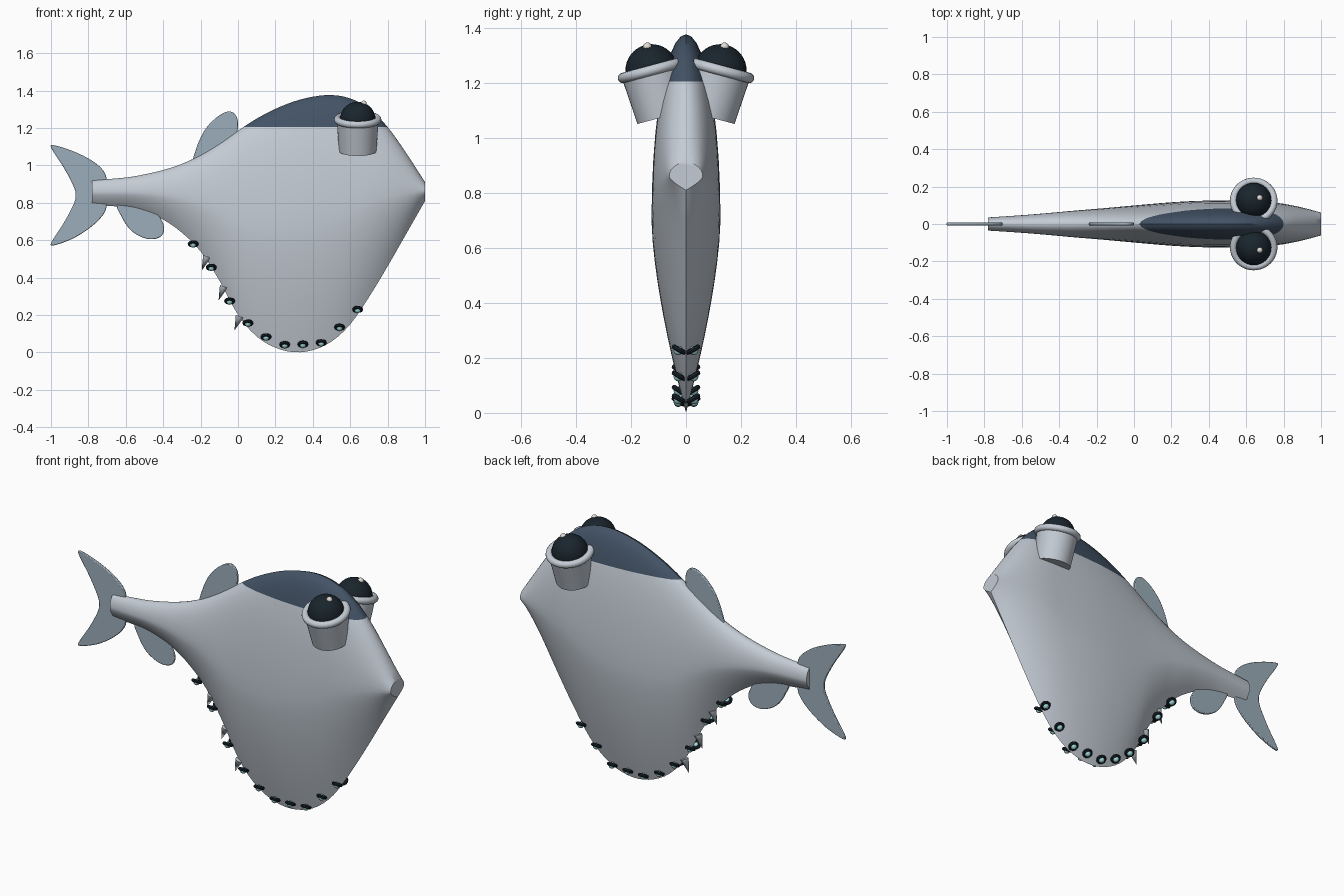
import bpy, bmesh, math
from mathutils import Vector

if "Cube" in bpy.data.objects:
    bpy.data.objects.remove(bpy.data.objects["Cube"])


def material(name, rgb):
    m = bpy.data.materials.new(name)
    m.diffuse_color = (*rgb, 1)
    m.use_nodes = True
    m.node_tree.nodes["Principled BSDF"].inputs["Base Color"].default_value = m.diffuse_color
    return m


SILVER = material("silver", (0.55, 0.60, 0.66))
DARK = material("dark_back", (0.055, 0.085, 0.13))
FIN = material("fin", (0.33, 0.42, 0.49))
LENS = material("lens", (0.010, 0.018, 0.026))
GLINT = material("glint", (0.75, 0.72, 0.68))
GLOW = material("glow", (0.35, 0.68, 0.70))


def finish(ob, name, mat, angle=35):
    ob.name = name
    if mat:
        ob.data.materials.append(mat)
    bpy.ops.object.select_all(action='DESELECT')
    ob.select_set(True)
    bpy.context.view_layer.objects.active = ob
    bpy.ops.object.shade_smooth_by_angle(angle=math.radians(angle))
    return ob


def from_bmesh(bm, name, mat, angle=35):
    bmesh.ops.recalc_face_normals(bm, faces=bm.faces)
    me = bpy.data.meshes.new(name)
    bm.to_mesh(me)
    bm.free()
    ob = bpy.data.objects.new(name, me)
    bpy.context.collection.objects.link(ob)
    return finish(ob, name, mat, angle)


def spline(pts, closed=False, steps=4):
    """Catmull-Rom curve through the points"""
    n = len(pts)
    v = [Vector(p) for p in pts]
    get = (lambda i: v[i % n]) if closed else (lambda i: v[max(0, min(n - 1, i))])
    out = []
    for i in range(n if closed else n - 1):
        a, b, c, d = (get(i + k) for k in (-1, 0, 1, 2))
        for s in range(steps):
            t = s / steps
            out.append(0.5 * (2 * b + (c - a) * t + (2 * a - 5 * b + 4 * c - d) * t * t
                              + (3 * b - a - 3 * c + d) * t ** 3))
    if not closed:
        out.append(v[-1])
    return out


# Body: stations of x, top, bottom, half width
STATIONS = [
    (-0.78, 0.92, 0.79, 0.035), (-0.60, 0.935, 0.775, 0.047), (-0.50, 0.952, 0.752, 0.055),
    (-0.40, 0.975, 0.71, 0.064), (-0.30, 1.008, 0.64, 0.073), (-0.20, 1.055, 0.54, 0.081),
    (-0.10, 1.115, 0.385, 0.090), (0.0, 1.185, 0.20, 0.099), (0.10, 1.25, 0.085, 0.108),
    (0.20, 1.302, 0.025, 0.116), (0.30, 1.342, 0.001, 0.122), (0.40, 1.367, 0.012, 0.125),
    (0.50, 1.376, 0.058, 0.125), (0.60, 1.358, 0.15, 0.123), (0.70, 1.305, 0.295, 0.119),
    (0.80, 1.205, 0.46, 0.108), (0.90, 1.065, 0.635, 0.088), (1.0, 0.91, 0.81, 0.061)]


def section(top, bottom, w):
    mid, half = (top + bottom) / 2, (top - bottom) / 2
    side = [(w * math.cos(a), mid + half * math.sin(a))
            for a in (math.pi / 2 * k / 10 for k in range(10))]
    keel = [(w * (1 - t ** 1.5), mid - half * t) for t in (k / 10 for k in range(1, 10))]
    right = keel[::-1] + side
    return [(0, bottom)] + right + [(0, top)] + [(-y, z) for y, z in right[::-1]]


bm = bmesh.new()
rings = [[bm.verts.new((s[0], y, z)) for y, z in section(s[1], s[2], s[3])]
         for s in spline(STATIONS, steps=3)]
for r0, r1 in zip(rings, rings[1:]):
    n = len(r0)
    for i in range(n):
        bm.faces.new((r0[i], r0[(i + 1) % n], r1[(i + 1) % n], r1[i]))
bm.faces.new(rings[0])
bm.faces.new(rings[-1])
# dark back starts at a clean horizontal line
bmesh.ops.bisect_plane(bm, geom=bm.verts[:] + bm.edges[:] + bm.faces[:], dist=1e-5,
                       plane_co=(0, 0, 1.205), plane_no=(0, 0, 1))
for f in bm.faces:
    f.material_index = int(f.calc_center_median().z > 1.205)
body = from_bmesh(bm, "body", SILVER)
body.data.materials.append(DARK)


# Fins: thin extruded outlines
def fin(name, pts, thick=0.014):
    bm = bmesh.new()
    f = bm.faces.new([bm.verts.new((p.x, -thick / 2, p.y)) for p in spline(pts, True)])
    ext = bmesh.ops.extrude_face_region(bm, geom=[f])["geom"]
    bmesh.ops.translate(bm, vec=(0, thick, 0), verts=[g for g in ext if isinstance(g, bmesh.types.BMVert)])
    ob = from_bmesh(bm, name, FIN)
    bev = ob.modifiers.new("soft_edge", 'BEVEL')
    bev.width, bev.segments = 0.004, 2


fin("tail_fin", [(-0.70, 0.90), (-0.715, 0.965), (-0.78, 1.025), (-0.88, 1.075), (-0.985, 1.108),
                 (-0.997, 1.09), (-0.93, 0.985), (-0.88, 0.89), (-0.868, 0.84), (-0.88, 0.79),
                 (-0.93, 0.695), (-0.997, 0.59), (-0.985, 0.572), (-0.88, 0.61), (-0.78, 0.675),
                 (-0.715, 0.745), (-0.70, 0.81)])
fin("dorsal_fin", [(-0.235, 1.0), (-0.22, 1.10), (-0.17, 1.20), (-0.10, 1.267), (-0.045, 1.288),
                   (-0.01, 1.265), (0.0, 1.21), (-0.02, 1.12), (-0.10, 1.03)])
fin("anal_fin", [(-0.64, 0.80), (-0.625, 0.73), (-0.57, 0.65), (-0.49, 0.608), (-0.425, 0.612),
                 (-0.395, 0.65), (-0.41, 0.71), (-0.48, 0.79)])


def aim(ob, axis):
    ob.rotation_euler = Vector(axis).to_track_quat('Z', 'Y').to_euler()


# Tubular eyes, tilted outward
TILT = math.radians(15)
for side, s in (("left", -1), ("right", 1)):
    axis = Vector((0, s * math.sin(TILT), math.cos(TILT)))
    c = Vector((0.64, s * 0.125, 1.245))
    bpy.ops.mesh.primitive_cone_add(vertices=40, radius1=0.100, radius2=0.112, depth=0.175,
                                    location=c - axis * 0.0875)
    aim(bpy.context.object, axis)
    finish(bpy.context.object, side + "_eye_tube", SILVER)
    bpy.ops.mesh.primitive_torus_add(major_segments=40, minor_segments=12, major_radius=0.108,
                                     minor_radius=0.019, location=c)
    aim(bpy.context.object, axis)
    finish(bpy.context.object, side + "_eye_rim", SILVER)
    bpy.ops.mesh.primitive_uv_sphere_add(segments=32, ring_count=20, radius=0.095, location=c)
    finish(bpy.context.object, side + "_eye_lens", LENS)
    bpy.ops.mesh.primitive_uv_sphere_add(segments=16, ring_count=10, radius=0.016,
                                         location=(0.672, s * 0.14, 1.33))
    finish(bpy.context.object, side + "_eye_glint", GLINT)

# Rows of light organs along the belly, both sides
ORGANS = [(-0.24, 0.58), (-0.143, 0.455), (-0.045, 0.275), (0.053, 0.157), (0.15, 0.083),
          (0.25, 0.042), (0.347, 0.044), (0.445, 0.052), (0.543, 0.135), (0.64, 0.23)]
for i, (x, z) in enumerate(ORGANS):
    for s in (-1, 1):
        axis = Vector((0, s * 0.5, -0.87))
        c = Vector((x, s * 0.026, z))
        bpy.ops.mesh.primitive_torus_add(major_segments=20, minor_segments=8, major_radius=0.020,
                                         minor_radius=0.009, location=c)
        aim(bpy.context.object, axis)
        finish(bpy.context.object, f"light_organ_ring_{i}", LENS)
        bpy.ops.mesh.primitive_uv_sphere_add(segments=14, ring_count=8, radius=0.017,
                                             location=c + axis * 0.004)
        finish(bpy.context.object, f"light_organ_{i}", GLOW)

# Keel spines
for i, (x, z) in enumerate([(-0.18, 0.475), (-0.09, 0.315), (-0.005, 0.155)]):
    bpy.ops.mesh.primitive_cone_add(vertices=10, radius1=0.022, radius2=0, depth=0.08, location=(x, 0, z))
    aim(bpy.context.object, (-0.35, 0, -0.94))
    finish(bpy.context.object, f"keel_spine_{i}", SILVER)
